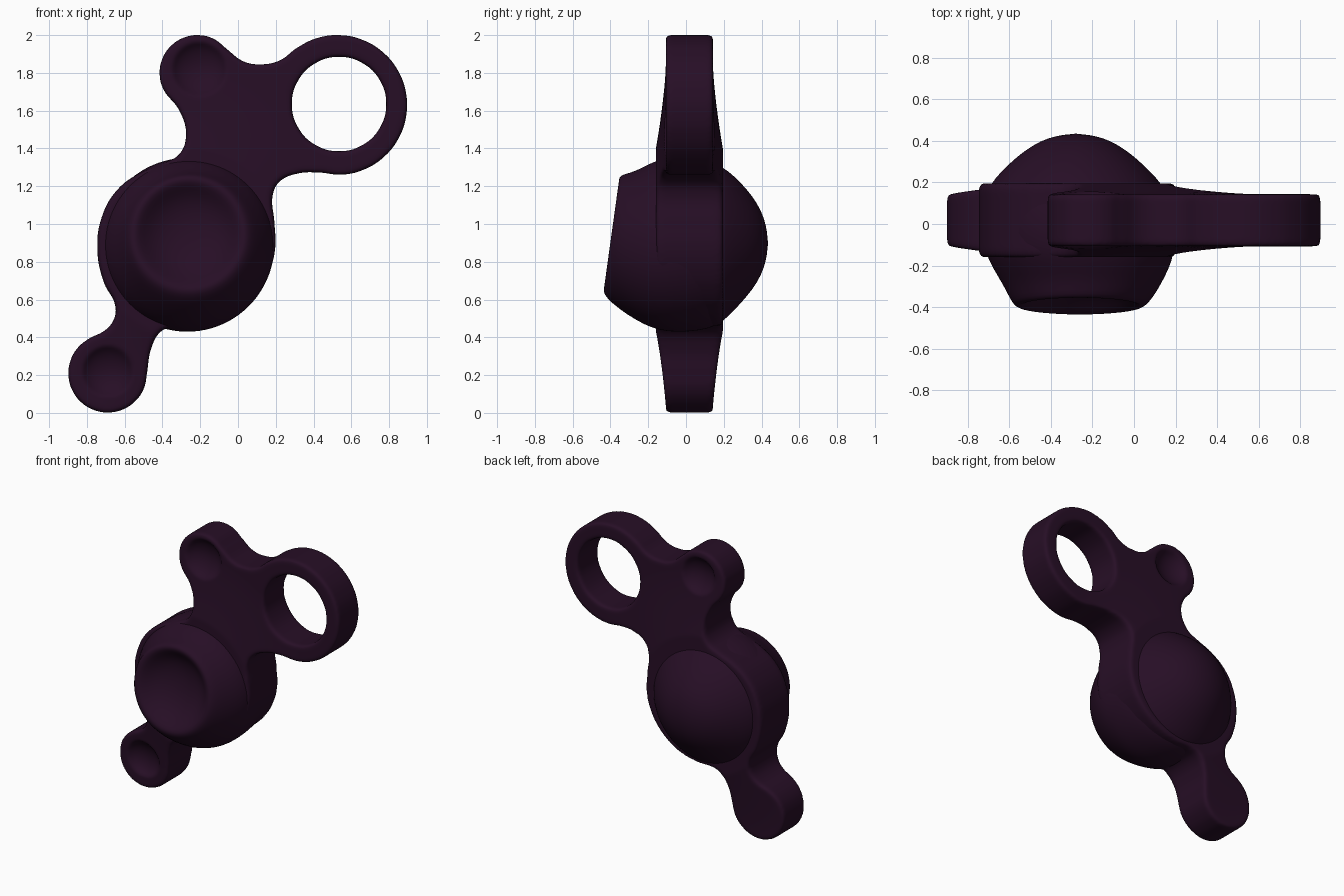
import bpy, bmesh, math

if "Cube" in bpy.data.objects:
    bpy.data.objects.remove(bpy.data.objects["Cube"])

plum = bpy.data.materials.new("dark plum")
plum.diffuse_color = (0.020, 0.0045, 0.019, 1)
plum.use_nodes = True
plum.node_tree.nodes["Principled BSDF"].inputs["Base Color"].default_value = plum.diffuse_color


def select(ob):
    bpy.ops.object.select_all(action='DESELECT')
    ob.select_set(True)
    bpy.context.view_layer.objects.active = ob


def finish(ob, angle):
    ob.data.materials.clear()
    ob.data.materials.append(plum)
    select(ob)
    bpy.ops.object.shade_smooth_by_angle(angle=math.radians(angle))


def arc(cx, cz, r, a0, a1, n):
    """Points on a circle between two angles in degrees."""
    angles = [math.radians(a0 + (a1 - a0) * i / (n - 1)) for i in range(n)]
    return [(cx + r * math.cos(a), cz + r * math.sin(a)) for a in angles]


def add_spline(curve, points):
    s = curve.splines.new('BEZIER')
    s.bezier_points.add(len(points) - 1)
    for b, p in zip(s.bezier_points, points):
        b.co = (p[0], p[1], 0)
        b.handle_left_type = b.handle_right_type = 'AUTO'
    s.use_cyclic_u = True
    s.resolution_u = 8


# Flat frame: one flowing outline with two knobs and a finger ring
outline = [(-0.52, 1.27), (-0.40, 1.32), (-0.31, 1.37), (-0.275, 1.47), (-0.31, 1.6)]
outline += arc(-0.215, 1.80, 0.2, 205, 40, 8)                 # upper knob
outline += [(0.03, 1.86), (0.12, 1.845), (0.22, 1.865)]
outline += arc(0.525, 1.63, 0.37, 125, -105, 13)              # ring
outline += [(0.32, 1.268), (0.22, 1.225), (0.185, 1.16)]
outline += arc(-0.265, 0.925, 0.465, 10, -85, 7)              # round middle
outline += [(-0.35, 0.455), (-0.41, 0.43), (-0.46, 0.34)]
outline += arc(-0.69, 0.21, 0.208, 0, -240, 12)               # lower knob
outline += [(-0.70, 0.44), (-0.655, 0.5), (-0.65, 0.57), (-0.71, 0.69),
            (-0.745, 0.87), (-0.72, 1.04), (-0.64, 1.18)]

curve = bpy.data.curves.new("frame", 'CURVE')
curve.dimensions = '2D'
curve.fill_mode = 'BOTH'
curve.extrude, curve.bevel_depth, curve.offset = 0.105, 0.02, -0.02
curve.bevel_resolution = 2
add_spline(curve, outline)
add_spline(curve, arc(0.535, 1.635, 0.25, 0, 330, 12))        # ring hole
frame = bpy.data.objects.new("frame", curve)
bpy.context.collection.objects.link(frame)
frame.rotation_euler.x = math.pi / 2
select(frame)
bpy.ops.object.convert(target='MESH')
frame = bpy.context.object
bpy.ops.object.transform_apply(location=False, rotation=True, scale=False)
bm = bmesh.new()
bm.from_mesh(frame.data)
bmesh.ops.remove_doubles(bm, verts=bm.verts, dist=0.0005)
bmesh.ops.recalc_face_normals(bm, faces=bm.faces)
bm.to_mesh(frame.data)
bm.free()
rm = frame.modifiers.new("even_mesh", 'REMESH')
rm.mode = 'VOXEL'
rm.voxel_size = 0.012
bpy.ops.object.modifier_apply(modifier=rm.name)

# Thicken towards the middle, and press dishes into the knobs (side: -1 front, 1 back)
dishes = [(-0.205, 1.82, 0.14, -1), (-0.205, 1.82, 0.13, 1), (-0.69, 0.22, 0.13, -1)]
for v in frame.data.vertices:
    x, y, z = v.co
    t = min(1, max(0, (0.95 - math.hypot(x + 0.275, z - 0.9)) / 0.45))
    new = y * (1 + 0.42 * t ** 1.5)
    for cx, cz, r, side in dishes:
        d = math.hypot(x - cx, z - cz) / r
        if d < 1 and y * side > 0:
            new -= side * 0.06 * (1 - d * d) ** 0.7
    v.co.y = new + 0.018
sm = frame.modifiers.new("soften", 'SMOOTH')
sm.factor, sm.iterations = 0.5, 3
bpy.ops.object.modifier_apply(modifier=sm.name)
finish(frame, 60)

# Round body: rings from the back dome to the bowl in the tilted front
# (y, centre x, centre z, radius, tilt)
rings = [(0.435, -.28, .90, .001, 0), (0.425, -.28, .90, .09, 0), (0.40, -.28, .90, .17, 0),
         (0.35, -.28, .90, .25, 0), (0.29, -.28, .90, .32, 0), (0.22, -.28, .895, .39, 0),
         (0.16, -.275, .89, .43, 0), (0.08, -.27, .89, .455, 0), (-0.05, -.27, .89, .464, 0),
         (-0.14, -.26, .89, .453, 0), (-0.21, -.255, .89, .425, .02), (-0.29, -.25, .90, .38, .06),
         (-0.36, -.255, .925, .34, .11), (-0.39, -.26, .94, .315, .135),
         (-0.398, -.26, .945, .29, .14), (-0.385, -.26, .945, .262, .14),
         (-0.34, -.26, .945, .215, .14), (-0.305, -.26, .945, .155, .14),
         (-0.285, -.26, .945, .08, .14), (-0.28, -.26, .945, .001, .14)]
N = 64
bm = bmesh.new()
loops = []
for y, cx, cz, r, tilt in rings:
    loops.append([bm.verts.new((px, y + tilt * (pz - cz), pz))
                  for px, pz in arc(cx, cz, r, 0, 360 - 360 / N, N)])
for a, b in zip(loops, loops[1:]):
    for i in range(N):
        j = (i + 1) % N
        bm.faces.new((a[i], a[j], b[j], b[i]))
bmesh.ops.remove_doubles(bm, verts=loops[0] + loops[-1], dist=0.003)
bmesh.ops.recalc_face_normals(bm, faces=bm.faces)
mesh = bpy.data.meshes.new("body")
bm.to_mesh(mesh)
bm.free()
body = bpy.data.objects.new("body", mesh)
bpy.context.collection.objects.link(body)
sub = body.modifiers.new("round", 'SUBSURF')
sub.levels = sub.render_levels = 1
select(body)
bpy.ops.object.modifier_apply(modifier=sub.name)
finish(body, 60)
